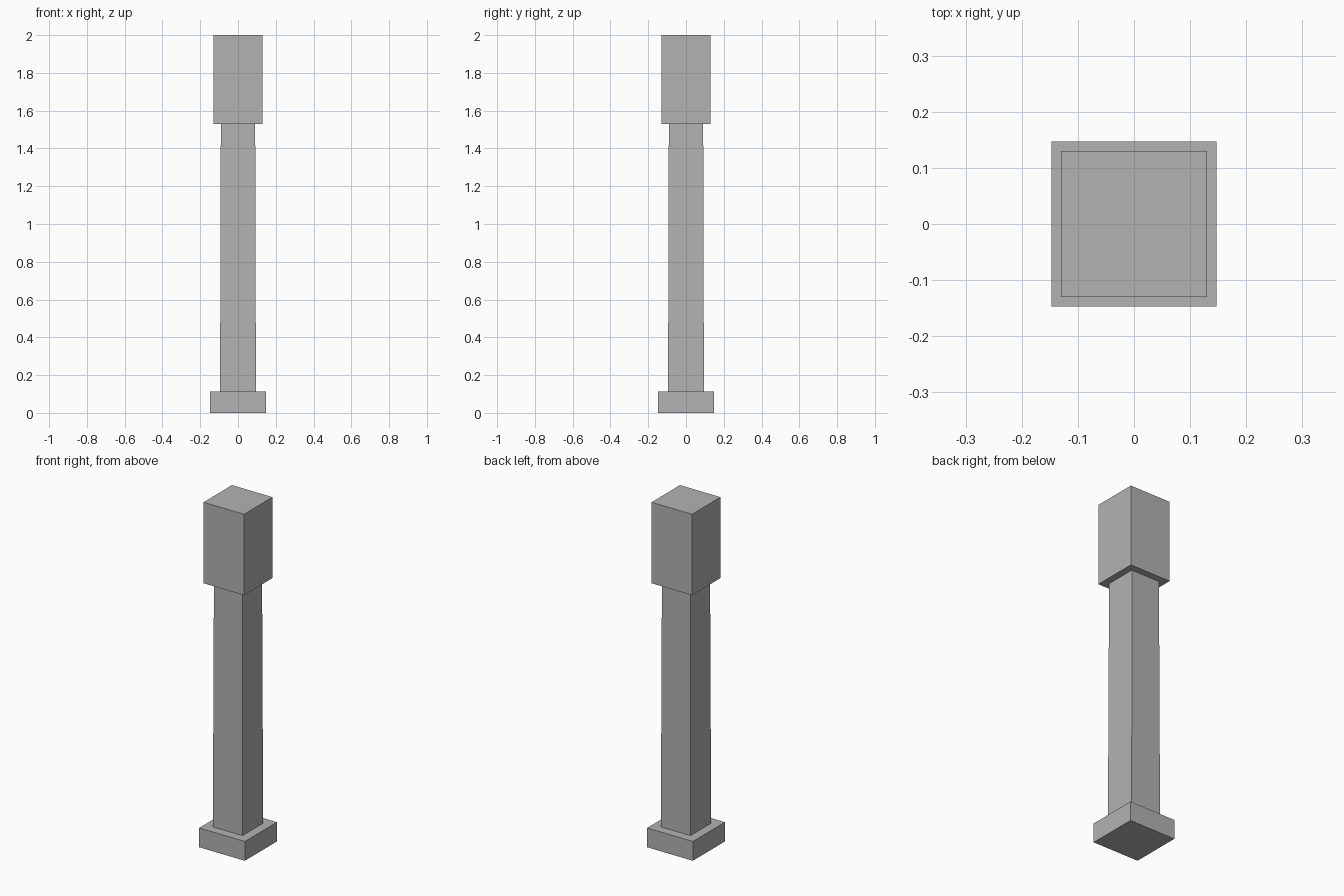
import bpy
import bmesh

cube = bpy.data.objects.get("Cube")
if cube:
    bpy.data.objects.remove(cube, do_unlink=True)

# Single stone colour
stone = bpy.data.materials.new("grey stone")
stone.use_nodes = True
grey = (0.45, 0.45, 0.45, 1)
stone.diffuse_color = grey
stone.node_tree.nodes["Principled BSDF"].inputs["Base Color"].default_value = grey


def block(name, z0, z1, half_bottom, half_top):
    """Square block between two heights, optionally tapered."""
    bm = bmesh.new()
    bmesh.ops.create_cube(bm, size=2)
    for v in bm.verts:
        top = v.co.z > 0
        half = half_top if top else half_bottom
        v.co = (v.co.x * half, v.co.y * half, z1 if top else z0)
    mesh = bpy.data.meshes.new(name)
    bm.to_mesh(mesh)
    bm.free()
    mesh.materials.append(stone)
    obj = bpy.data.objects.new(name, mesh)
    bpy.context.collection.objects.link(obj)
    return obj


# Base slab, slender shaft and tall head
block("base", 0, 0.112, 0.147, 0.147)
block("shaft", 0.112, 1.53, 0.095, 0.091)
block("head", 1.53, 2, 0.13, 0.13)
